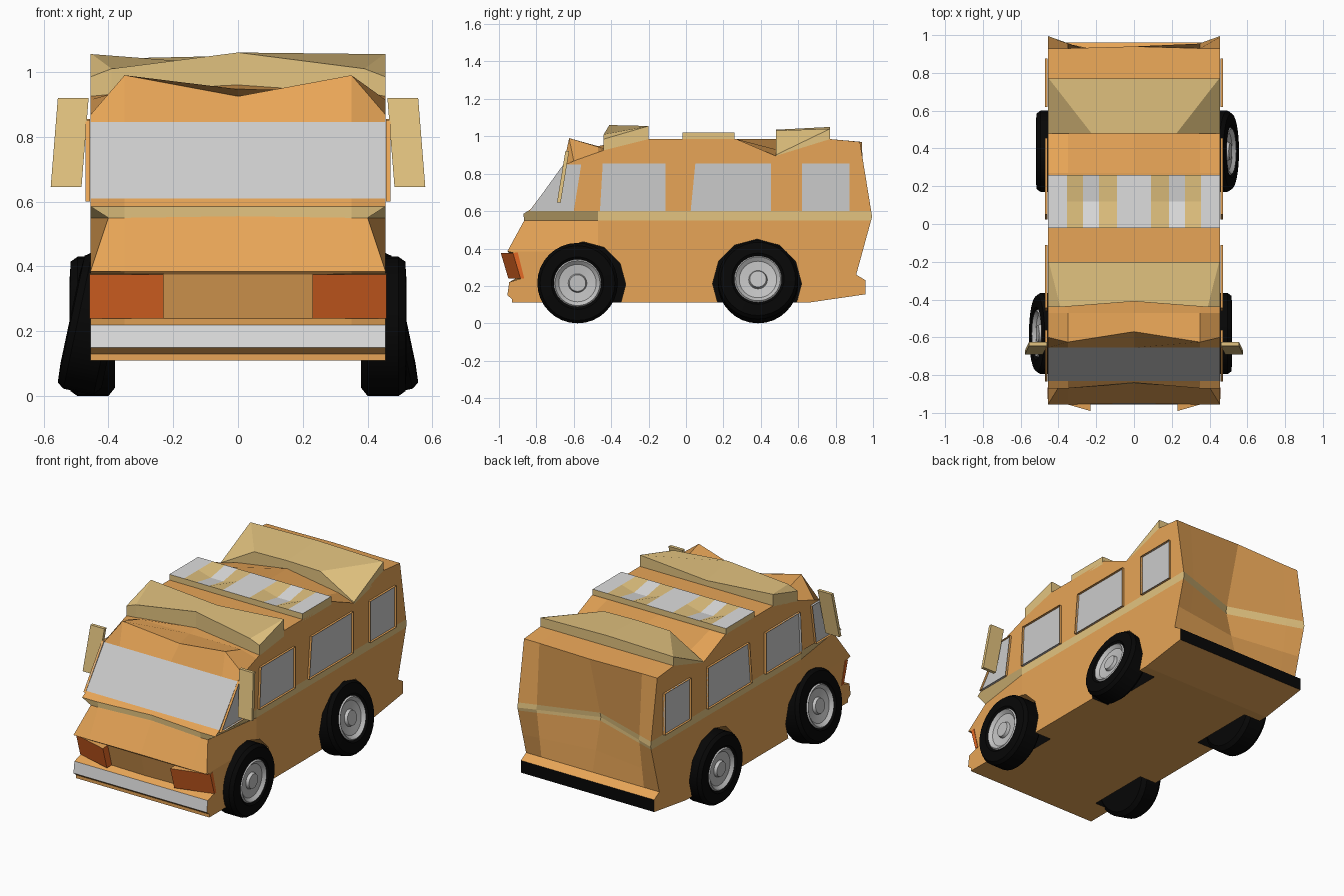
import bpy, bmesh, math
from mathutils import Vector

if "Cube" in bpy.data.objects:
    bpy.data.objects.remove(bpy.data.objects["Cube"])


def material(name, r, g, b):
    m = bpy.data.materials.new(name)
    m.use_nodes = True
    m.diffuse_color = (r, g, b, 1)
    m.node_tree.nodes["Principled BSDF"].inputs["Base Color"].default_value = (r, g, b, 1)
    return m


ORANGE = material("orange paint", .83, .39, .098)
BEIGE = material("beige trim", .77, .55, .215)
GLASS = material("grey glass", .6, .6, .6)
WHITE = material("light grey", .73, .73, .73)
RED = material("burnt red lamp", .78, .14, .018)
BLACK = material("black rubber", .002, .002, .002)
RIM = material("wheel grey", .54, .54, .54)
PALETTE = [ORANGE, BEIGE, GLASS, WHITE, RED, BLACK, RIM]


def finish(name, bm, recalc=True):
    if recalc:
        bmesh.ops.recalc_face_normals(bm, faces=bm.faces)
    me = bpy.data.meshes.new(name)
    bm.to_mesh(me)
    bm.free()
    for m in PALETTE:
        me.materials.append(m)
    ob = bpy.data.objects.new(name, me)
    bpy.context.collection.objects.link(ob)
    return ob


def loft(stations, pick):
    """Skin closed (y, z) rings placed at x stations; pick(i, j) gives the material."""
    bm = bmesh.new()
    rings = [[bm.verts.new((x, y, z)) for y, z in ring] for x, ring in stations]
    n = len(rings[0])
    for i in range(len(rings) - 1):
        for j in range(n):
            k = (j + 1) % n
            f = bm.faces.new((rings[i][j], rings[i][k], rings[i + 1][k], rings[i + 1][j]))
            f.material_index = PALETTE.index(pick(i, j))
    for ring, i in ((rings[0], 0), (rings[-1], len(rings) - 2)):
        bm.faces.new(ring).material_index = PALETTE.index(pick(i, n - 1))
    bmesh.ops.recalc_face_normals(bm, faces=bm.faces)
    return bm


def mirrored(half):
    """Complete stations given from the centre outwards on +x."""
    return [(-x, r) for x, r in reversed(half) if x > 0] + half


def changed(ring, changes):
    return [changes.get(i, p) for i, p in enumerate(ring)]


# Van body: side profile from the front sill, up, over the roof and down the back
side = [(-.93, .11), (-.93, .13), (-.955, .15), (-.945, .22), (-.88, .24),
        (-.915, .375), (-.955, .385), (-.865, .55), (-.87, .585), (-.83, .61),
        (-.655, .845), (-.6, .868), (-.44, .925), (-.2, .985), (.27, .985),
        (.48, .895), (.77, .985), (.93, .97), (.995, .57), (.91, .26),
        (.96, .23), (.96, .155), (.65, .11)]
shoulder = changed(side, {4: (-.9, .24), 5: (-.94, .375), 11: (-.625, .99),
                          12: (-.44, .935), 15: (.48, .93), 18: (.957, .57)})
middle = changed(side, {4: (-.91, .24), 5: (-.945, .375), 6: (-.95, .385), 7: (-.845, .555),
                        8: (-.84, .585), 11: (-.57, .925), 12: (-.41, .96),
                        15: (.48, .985), 17: (.94, .97), 18: (.83, .57)})
segment_colour = {2: WHITE, 7: BEIGE, 9: GLASS, 20: BLACK}
W = .455
bm = loft(mirrored([(0, middle), (.35, shoulder), (W, side)]),
          lambda i, j: segment_colour.get(j, ORANGE))

# Beige waistline on the sides and back, pinched in at the front corners
LOW, HIGH = .55, .6
for co, no in (((0, 0, LOW), (0, 0, 1)), ((0, 0, HIGH), (0, 0, 1)),
               ((0, 0, .385), (0, 0, 1)), ((0, -.47, 0), (0, 1, 0))):
    bmesh.ops.bisect_plane(bm, geom=bm.verts[:] + bm.edges[:] + bm.faces[:],
                           plane_co=co, plane_no=no)
for v in bm.verts:
    if abs(v.co.x) > .45 and v.co.y < -.8 and abs(v.co.z - LOW) < .002:
        v.co.x = math.copysign(.4, v.co.x)
bm.normal_update()
for f in bm.faces:
    zs = [v.co.z for v in f.verts]
    if min(zs) > LOW - .001 and max(zs) < HIGH + .001:
        if abs(f.normal.x) > .6 or f.normal.y > .6:
            f.material_index = PALETTE.index(BEIGE)
body = finish("body", bm)

# Wheel wells cut into both sides, painted above and dark below
for y, z, r in ((-.55, .208, .228), (.38, .212, .238)):
    for s in (-1, 1):
        arch = [(y + r * math.cos(a * math.tau / 12), z + r * math.sin(a * math.tau / 12))
                for a in range(12)]
        cutter = finish("wheel_well_cutter", loft([(s * .34, arch), (s * .6, arch)],
                                                  lambda i, j: ORANGE if j < 6 else BLACK))
        cutter.hide_render = True
        mod = body.modifiers.new("wheel_well", 'BOOLEAN')
        mod.operation = 'DIFFERENCE'
        mod.solver = 'EXACT'
        mod.object = cutter
        bpy.context.view_layer.objects.active = body
        bpy.ops.object.modifier_apply(modifier=mod.name)
        bpy.data.objects.remove(cutter)


# Roof pods: the knee station fans out to the back corners
def pod(name, middle, knee_x, knee, outer):
    bm = loft(mirrored([(0, middle), (knee_x, knee), (W, outer)]), lambda i, j: BEIGE)
    back = max(v.co.y for v in bm.verts)
    for v in bm.verts:
        if abs(abs(v.co.x) - knee_x) < .001 and v.co.y > back - .01:
            v.co.x = math.copysign(W - .004, v.co.x)
    finish(name, bm)


outer = [(-.44, .92), (-.44, .985), (-.2, 1.055), (-.2, .95)]
pod("front_roof_pod", [(-.41, .93), (-.41, 1.06), (-.2, 1.02), (-.2, .95)],
    .39, changed(outer, {1: (-.44, 1.01)}), outer)
outer = [(.48, .885), (.48, .9), (.77, 1.04), (.77, .96)]
pod("rear_roof_pod", changed(outer, {1: (.48, 1.035), 2: (.77, 1.05)}),
    .225, changed(outer, {1: (.48, 1.03)}), outer)

# Striped roof vent, sunk along two channels, with beige edges
half = []
for x, mid in ((.09, 1.02), (.185, .995), (.27, .995), (.355, 1.02), (W, 1.02)):
    half.append((x, [(-.02, .97), (-.02, 1.02), (.12, mid), (.26, 1.02), (.26, .97)]))
finish("roof_vent", loft(mirrored(half),
                         lambda i, j: WHITE if j in (1, 2) and i % 2 == 0 else BEIGE))


# Framed side windows
def window(name, corners, s):
    bm = bmesh.new()
    pts = corners if s > 0 else corners[::-1]
    glass = bm.faces.new([bm.verts.new((s * (W + .002), y, z)) for y, z in pts])
    bmesh.ops.inset_region(bm, faces=[glass], thickness=.018, use_boundary=True,
                           use_even_offset=True)
    glass.material_index = PALETTE.index(GLASS)
    rim = [f for f in bm.faces if f != glass]
    out = bmesh.ops.extrude_face_region(bm, geom=rim)["geom"]
    bmesh.ops.translate(bm, vec=Vector((s * .014, 0, 0)),
                        verts=[g for g in out if isinstance(g, bmesh.types.BMVert)])
    bmesh.ops.delete(bm, geom=[f for f in rim if f.is_valid], context='FACES_ONLY')
    finish(name, bm, recalc=False)


openings = {
    "quarter": [(-.835, .6), (-.6, .6), (-.56, .85), (-.655, .85)],
    "front": [(-.46, .6), (-.11, .6), (-.11, .855), (-.445, .855)],
    "middle": [(.025, .6), (.455, .6), (.455, .855), (.05, .855)],
    "rear": [(.62, .6), (.875, .6), (.875, .855), (.62, .855)]}

for s, label in ((1, "left"), (-1, "right")):
    for place, corners in openings.items():
        window(f"{label}_{place}_window", corners, s)
    # Headlight wedge under a painted lip
    finish(f"{label}_headlight", loft([
        (s * .23, [(-.95, .24), (-.99, .375), (-.9, .38), (-.86, .24)]),
        (s * .458, [(-.885, .24), (-.925, .375), (-.9, .38), (-.865, .24)])],
        lambda i, j: ORANGE if j == 1 else RED))
    # Door mirror plate, splayed outwards at the bottom
    plate = [(-.69, .645), (-.645, .92), (-.625, .92), (-.67, .645)]
    bm = loft([(s * .472, plate), (s * .567, plate)], lambda i, j: BEIGE)
    for v in bm.verts:
        v.co.x += s * .08 * (.78 - v.co.z)
    finish(f"{label}_mirror", bm)


# Wheels: lathed tyre and stepped rim
def wheel(name, x, y, z, tilt):
    profile = [(-.07, 0), (-.07, .19), (-.05, .215), (.045, .215), (.066, .2), (.07, .14),
               (.06, .127), (.068, .12), (.05, .1), (.044, .05), (.062, .044), (.062, 0)]
    first_rim, sides = 6, 32
    bm = bmesh.new()
    rows = []
    for a, r in profile:
        if r == 0:
            rows.append([bm.verts.new((a, 0, 0))] * sides)
        else:
            rows.append([bm.verts.new((a, r * math.cos(t * math.tau / sides),
                                       r * math.sin(t * math.tau / sides)))
                         for t in range(sides)])
    for i in range(len(rows) - 1):
        for t in range(sides):
            u = (t + 1) % sides
            quad = dict.fromkeys((rows[i][t], rows[i][u], rows[i + 1][u], rows[i + 1][t]))
            f = bm.faces.new(list(quad))
            f.material_index = PALETTE.index(RIM if i >= first_rim else BLACK)
    ob = finish(name, bm)
    ob.location = (x, y, z)
    ob.rotation_euler = (0, -math.radians(tilt), 0 if x > 0 else math.pi)
    bpy.ops.object.select_all(action='DESELECT')
    ob.select_set(True)
    bpy.context.view_layer.objects.active = ob
    bpy.ops.object.shade_smooth_by_angle(angle=math.radians(30))


# One wheel on each axle leans inwards at the top
FRONT, REAR, TRACK = -.58, .385, .45
wheel("front_left_wheel", TRACK, FRONT, .215, 0)
wheel("front_right_wheel", -TRACK, FRONT, .224, 12)
wheel("rear_left_wheel", TRACK, REAR, .224, 12)
wheel("rear_right_wheel", -TRACK, REAR, .215, 0)
